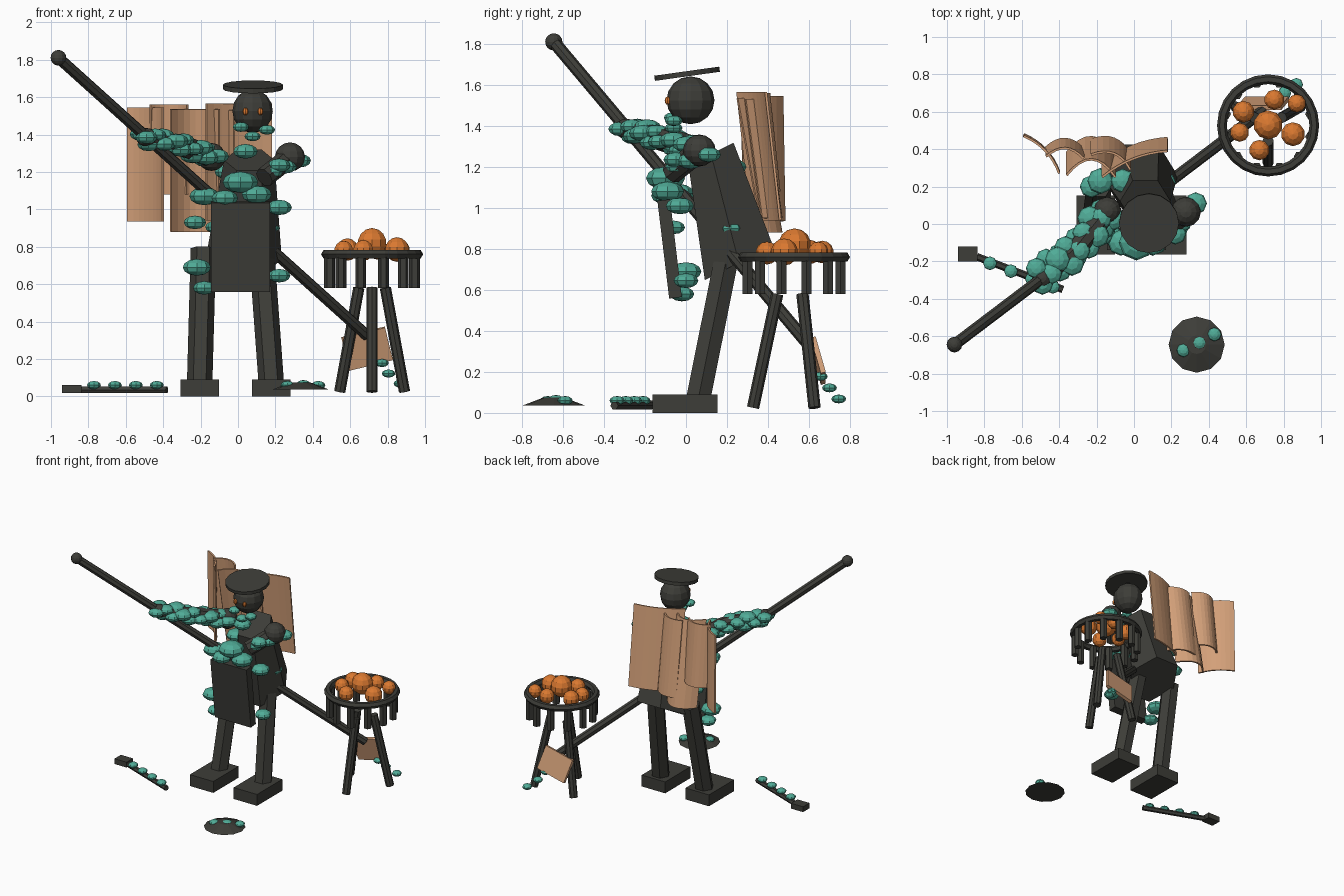
import bpy, bmesh, math, random
from mathutils import Vector, Matrix, Euler

if "Cube" in bpy.data.objects:
    bpy.data.objects.remove(bpy.data.objects["Cube"])
random.seed(4)


def colour(name, rgb):
    m = bpy.data.materials.new(name)
    m.use_nodes = True
    m.diffuse_color = (*rgb, 1)
    m.node_tree.nodes["Principled BSDF"].inputs["Base Color"].default_value = (*rgb, 1)
    return m


iron = colour("dark iron", (0.047, 0.047, 0.04))
teal = colour("verdigris teal", (0.08, 0.41, 0.31))
ember = colour("ember orange", (0.7, 0.19, 0.03))
tan = colour("tan leather", (0.65, 0.35, 0.19))


def finish(name, bm, mat):
    bmesh.ops.recalc_face_normals(bm, faces=bm.faces)
    me = bpy.data.meshes.new(name)
    bm.to_mesh(me)
    bm.free()
    me.materials.append(mat)
    ob = bpy.data.objects.new(name, me)
    bpy.context.collection.objects.link(ob)
    return ob


def rod(name, p, q, r, n=8, r2=None, wide=1.0, axis=None):
    """Straight or tapered prism between two points; axis tilts the end cuts."""
    p, q = Vector(p), Vector(q)
    d = Vector(axis).normalized() if axis else (q - p).normalized()
    u = (Vector((1, 0, 0)) - d * d.x).normalized()
    v = d.cross(u)
    bm = bmesh.new()
    rings = []
    for c, rad in ((p, r), (q, r if r2 is None else r2)):
        angles = [math.tau * i / n for i in range(n)]
        rings.append([bm.verts.new(c + rad * (u * wide * math.cos(a) + v * math.sin(a))) for a in angles])
    a, b = rings
    for i in range(n):
        j = (i + 1) % n
        bm.faces.new((a[i], a[j], b[j], b[i]))
    bm.faces.new(a)
    bm.faces.new(b)
    return finish(name, bm, iron)


def ball(name, c, size, mat=iron, seg=12, rows=8):
    bm = bmesh.new()
    bmesh.ops.create_uvsphere(bm, u_segments=seg, v_segments=rows, radius=1)
    bm.transform(Matrix.Translation(c) @ Matrix.Diagonal((*size, 1)))
    return finish(name, bm, mat)


def box(name, c, size, rot=(0, 0, 0), mat=iron):
    bm = bmesh.new()
    bmesh.ops.create_cube(bm, size=1)
    bm.transform(Matrix.Translation(c) @ Euler(rot).to_matrix().to_4x4() @ Matrix.Diagonal((*size, 1)))
    return finish(name, bm, mat)


def patina(name, c, r=0.055):
    ball(name, c, (r, r, r * 0.6), teal, 8, 6)


def drape(name, start, end, top, bottom, bulge, lean):
    """Curved hanging sheet, arched backward in plan and leaning back at the foot."""
    a, b = Vector((*start, 0)), Vector((*end, 0))
    side = Vector((a.y - b.y, b.x - a.x, 0)).normalized()
    bm = bmesh.new()
    cols = []
    for i in range(9):
        t = i / 8
        p = a.lerp(b, t) + side * bulge * 4 * t * (1 - t)
        cols.append([bm.verts.new((p.x, p.y, top)), bm.verts.new((p.x, p.y + lean, bottom))])
    for (t0, b0), (t1, b1) in zip(cols, cols[1:]):
        bm.faces.new((t0, t1, b1, b0))
    ob = finish(name, bm, tan)
    mod = ob.modifiers.new("thickness", "SOLIDIFY")
    mod.thickness = 0.012
    mod.offset = 0


# Feet and legs
for side, fx, hx in (("left", 0.178, 0.125), ("right", -0.205, -0.185)):
    box(side + "_foot", (fx, -0.005, 0.045), (0.205, 0.315, 0.09))
    rod(side + "_leg", (fx, 0.06, 0.07), (hx, 0.205, 0.79), 0.068, 6)

# Leaning torso with slanted ends, and chest apron
rod("torso", (0.03, 0.258, 0.732), (0.06, 0.122, 1.263), 0.215, 6, 0.142, 0.95, (0, -0.45, 0.89))
box("apron_plate", (0.013, -0.08, 0.8), (0.315, 0.062, 0.48), (0.12, 0, 0))

# Head, cap and eyes
ball("head", (0.078, 0.022, 1.525), (0.108, 0.117, 0.117))
rod("flat_cap", (0.08, 0.007, 1.642), (0.08, 0.0035, 1.667), 0.16, 16, 0.16)
for x in (0.04, 0.12):
    ball("eye", (x, -0.09, 1.523), (0.015, 0.014, 0.02), ember, 8, 6)
for c in ((0.015, -0.065, 1.44), (0.155, -0.06, 1.425), (0.078, -0.06, 1.39)):
    patina("beard_patina", c, 0.043)

# Arms
shoulder_l, shoulder_r = Vector((0.278, 0.065, 1.28)), Vector((-0.142, 0.07, 1.28))
elbow, hand = Vector((-0.31, -0.14, 1.345)), Vector((-0.49, -0.29, 1.385))
ball("left_shoulder", shoulder_l, (0.08, 0.08, 0.078))
ball("right_shoulder", shoulder_r, (0.075, 0.075, 0.075))
rod("right_upper_arm", shoulder_r, elbow, 0.06)
rod("right_forearm", elbow, hand, 0.055, 8, 0.045)
ball("right_hand", hand, (0.055, 0.055, 0.05))
rod("left_arm", shoulder_l, (0.14, -0.07, 1.17), 0.055)

# Long pole with knob and blade
rod("pole", (-0.96, -0.645, 1.81), (0.69, 0.605, 0.325), 0.031)
ball("pole_knob", (-0.96, -0.645, 1.81), (0.042, 0.042, 0.042))
box("pole_blade", (0.69, 0.645, 0.255), (0.24, 0.025, 0.185), (0.27, -0.24, 0), tan)
for c in ((0.77, 0.655, 0.178), (0.805, 0.7, 0.122), (0.868, 0.745, 0.068)):
    patina("blade_drip", c, 0.036)

# Patina growing along the raised arm
arm_end = hand + Vector((-0.03, 0.01, 0.0))
for i in range(22):
    t = i / 21
    p = arm_end.lerp(elbow, t * 2) if t < 0.5 else elbow.lerp(shoulder_r, t * 2 - 1)
    a = i * 2.4
    off = Vector((0.6 * math.cos(a), -0.8 * math.cos(a), 0.6 * math.sin(a))) * 0.05
    patina("arm_patina", p + off, random.uniform(0.055, 0.07))

# Patina on chest, hips and left arm
for x, y, z, r in (
        (0.013, -0.1, 1.145, 0.095), (-0.18, -0.04, 1.07, 0.08), (-0.07, -0.1, 1.06, 0.07),
        (0.1, -0.09, 1.08, 0.08), (0.04, 0.0, 1.31, 0.065), (-0.23, 0.2, 0.93, 0.06),
        (-0.12, -0.06, 0.905, 0.055), (-0.22, 0.0, 0.69, 0.075), (-0.18, -0.02, 0.58, 0.06),
        (0.22, -0.03, 1.01, 0.068), (0.17, 0.22, 0.9, 0.055), (0.22, 0.0, 0.645, 0.06),
        (0.25, 0.02, 1.23, 0.065), (0.33, 0.11, 1.26, 0.06), (0.18, -0.04, 1.2, 0.06),
        (0.22, -0.05, 1.235, 0.06), (-0.18, 0.23, 1.08, 0.07), (-0.06, 0.23, 1.2, 0.065)):
    patina("body_patina", (x, y, z), r)

# Cape of overlapping curved sheets
drape("cape_sheet_1", (-0.59, 0.47), (-0.40, 0.27), 1.545, 0.935, 0.03, 0.01)
drape("cape_sheet_2", (-0.47, 0.36), (-0.27, 0.35), 1.56, 1.08, 0.05, 0.05)
drape("cape_sheet_3", (-0.36, 0.26), (-0.1, 0.25), 1.535, 0.88, 0.09, 0.12)
drape("cape_sheet_4", (-0.23, 0.37), (-0.02, 0.29), 1.53, 0.95, 0.05, 0.08)
drape("cape_sheet_5", (-0.17, 0.25), (0.18, 0.39), 1.565, 0.94, 0.03, 0.07)

# Brazier: rim, hanging bars, tripod and coals
cx, cy = 0.717, 0.527
bpy.ops.mesh.primitive_torus_add(location=(cx, cy, 0.76), major_radius=0.247, minor_radius=0.026,
                                 major_segments=24, minor_segments=6)
rim = bpy.context.object
rim.name = "brazier_rim"
rim.data.materials.append(iron)
for i in range(12):
    a = math.tau * (i + 0.5) / 12
    x, y = cx + 0.235 * math.cos(a), cy + 0.235 * math.sin(a)
    rod("basket_bar", (x, y, 0.58), (x, y, 0.76), 0.029, 6)
for a in (-90, 30, 150):
    d = Vector((math.cos(math.radians(a)), math.sin(math.radians(a)), 0))
    base = Vector((cx, cy, 0))
    rod("tripod_leg", base + d * 0.2 + Vector((0, 0, 0.025)), base + d * 0.082 + Vector((0, 0, 0.58)), 0.03)
for x, y, z, r in ((cx, 0.53, 0.82, 0.08), (0.75, 0.665, 0.785, 0.055), (0.87, 0.645, 0.785, 0.05),
                   (0.585, 0.6, 0.785, 0.06), (0.565, 0.49, 0.78, 0.052), (0.85, 0.48, 0.785, 0.066),
                   (0.67, 0.395, 0.78, 0.056)):
    ball("coal", (x, y, z), (r, r, r), ember, 10, 7)

# Dish lying on the ground
rod("ground_dish", (0.335, -0.645, 0.037), (0.335, -0.645, 0.075), 0.15, 12, 0.05)
for c in ((0.265, -0.675, 0.06), (0.35, -0.635, 0.065), (0.43, -0.59, 0.06)):
    patina("dish_patina", c, 0.037)

# Hammer lying on the ground
box("hammer_head", (-0.888, -0.16, 0.04), (0.105, 0.08, 0.042))
rod("hammer_handle", (-0.84, -0.175, 0.035), (-0.38, -0.35, 0.035), 0.02, 6)
for i in range(4):
    patina("handle_patina", (-0.77 + 0.112 * i, -0.21 - 0.042 * i, 0.06), 0.037)
